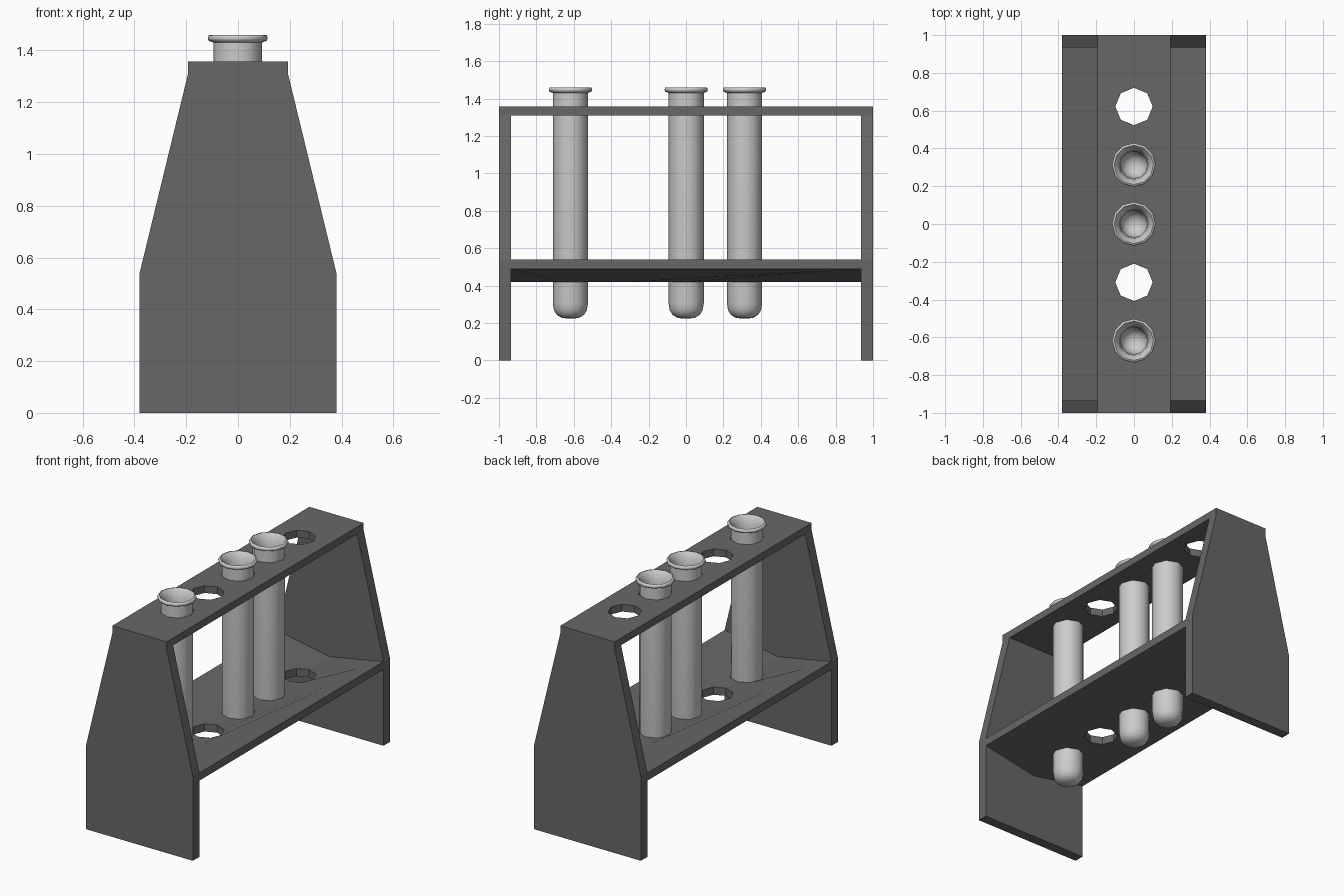
import bpy, bmesh, math

if "Cube" in bpy.data.objects:
    bpy.data.objects.remove(bpy.data.objects["Cube"])

HOLES = [0.622, 0.313, 0.003, -0.309, -0.617]
TUBES = [0.313, 0.001, -0.618]
INNER = 0.935


def grey(name, v):
    m = bpy.data.materials.new(name)
    m.diffuse_color = (v, v, v, 1)
    m.use_nodes = True
    m.node_tree.nodes["Principled BSDF"].inputs["Base Color"].default_value = m.diffuse_color
    return m


dark = grey("dark_rack", 0.137)
pale = grey("tube_grey", 0.55)


def make(name, bm, mat=None):
    bmesh.ops.recalc_face_normals(bm, faces=bm.faces[:])
    me = bpy.data.meshes.new(name)
    bm.to_mesh(me)
    bm.free()
    ob = bpy.data.objects.new(name, me)
    bpy.context.collection.objects.link(ob)
    if mat:
        me.materials.append(mat)
    return ob


def prism(name, profile, y0, y1):
    """Extrude an x-z profile along y."""
    bm = bmesh.new()
    face = bm.faces.new([bm.verts.new((x, y0, z)) for x, z in profile])
    res = bmesh.ops.extrude_face_region(bm, geom=[face])
    moved = [v for v in res["geom"] if isinstance(v, bmesh.types.BMVert)]
    bmesh.ops.translate(bm, verts=moved, vec=(0, y1 - y0, 0))
    return make(name, bm, dark)


def activate(ob):
    bpy.ops.object.select_all(action='DESELECT')
    ob.select_set(True)
    bpy.context.view_layer.objects.active = ob


# End panels
panel = [(-0.38, 0), (0.38, 0), (0.38, 0.54), (0.193, 1.31),
         (0.193, 1.357), (-0.193, 1.357), (-0.193, 1.31), (-0.38, 0.54)]
prism("front_panel", panel, -1, -INNER)
prism("back_panel", panel, INNER, 1)

# Flat top shelf and shallow V-shaped lower shelf
top = prism("top_shelf", [(-0.193, 1.31), (0.193, 1.31),
                          (0.193, 1.357), (-0.193, 1.357)], -INNER, INNER)
low = prism("lower_shelf", [(-0.38, 0.49), (0, 0.42), (0.38, 0.49),
                            (0.38, 0.54), (0, 0.47), (-0.38, 0.54)], -INNER, INNER)

# Octagonal holes through both shelves
bm = bmesh.new()
for y in HOLES:
    ring = [bm.verts.new((0.099 * math.cos(i * math.pi / 4),
                          y + 0.099 * math.sin(i * math.pi / 4), 0.2)) for i in range(8)]
    face = bm.faces.new(ring)
    res = bmesh.ops.extrude_face_region(bm, geom=[face])
    bmesh.ops.translate(bm, vec=(0, 0, 1.4),
                        verts=[v for v in res["geom"] if isinstance(v, bmesh.types.BMVert)])
cutter = make("hole_cutter", bm)
cutter.hide_render = True
for shelf in (top, low):
    mod = shelf.modifiers.new("holes", 'BOOLEAN')
    mod.operation = 'DIFFERENCE'
    mod.solver = 'EXACT'
    mod.object = cutter
    activate(shelf)
    bpy.ops.object.modifier_apply(modifier=mod.name)
bpy.data.objects.remove(cutter)

# Level the hole rims of the lower shelf
for v in low.data.vertices:
    if abs(v.co.x) < 0.11:
        slope = abs(v.co.x) * 0.07 / 0.38
        v.co.z -= slope

# Hollow tubes with round bottoms and flared rims: outside up, then inside down
tube = [(0, 0.223), (0.045, 0.227), (0.072, 0.243), (0.088, 0.268), (0.094, 0.305),
        (0.094, 1.43), (0.113, 1.438), (0.116, 1.448), (0.112, 1.458), (0.104, 1.46),
        (0.097, 1.452), (0.078, 1.42), (0.072, 1.37), (0.072, 0.31), (0.058, 0.27),
        (0.034, 0.25), (0, 0.243)]
for n, y in enumerate(TUBES, 1):
    bm = bmesh.new()
    vs = [bm.verts.new((r, 0, z)) for r, z in tube]
    es = [bm.edges.new(p) for p in zip(vs, vs[1:])]
    bmesh.ops.spin(bm, geom=vs + es, cent=(0, 0, 0), axis=(0, 0, 1),
                   angle=math.tau, steps=12, use_duplicate=False)
    bmesh.ops.remove_doubles(bm, verts=bm.verts[:], dist=0.0005)
    ob = make(f"test_tube_{n}", bm, pale)
    ob.location = (-0.001, y, 0)
    activate(ob)
    bpy.ops.object.shade_smooth_by_angle(angle=math.radians(60))
